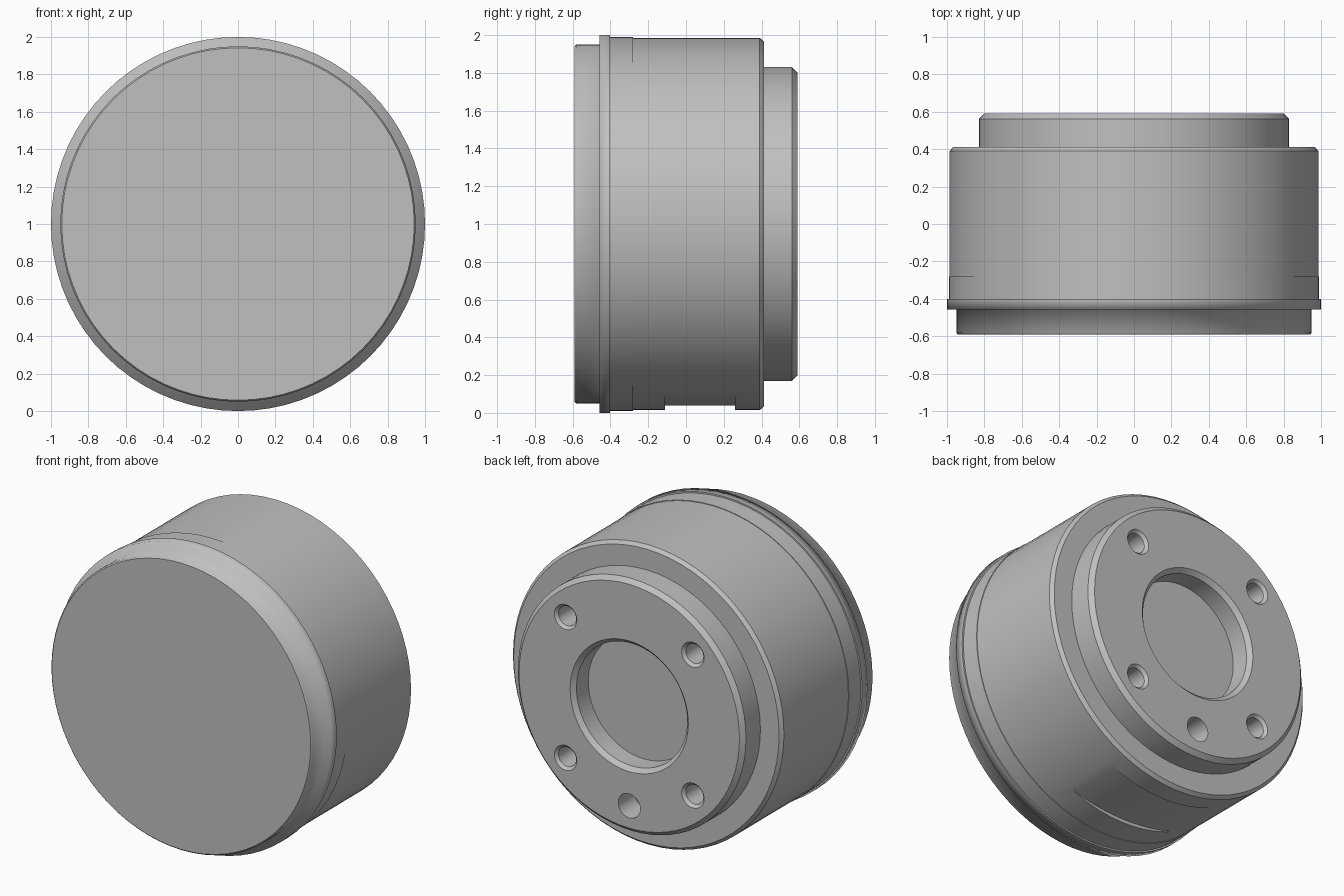
import bpy, bmesh, math

if "Cube" in bpy.data.objects:
    bpy.data.objects.remove(bpy.data.objects["Cube"], do_unlink=True)

SEGMENTS = 72

grey = bpy.data.materials.new("plain grey")
grey.use_nodes = True
colour = (0.527, 0.527, 0.527, 1)
grey.diffuse_color = colour
grey.node_tree.nodes["Principled BSDF"].inputs["Base Color"].default_value = colour


def finish(name, bm):
    bmesh.ops.recalc_face_normals(bm, faces=bm.faces)
    mesh = bpy.data.meshes.new(name)
    bm.to_mesh(mesh)
    bm.free()
    mesh.materials.append(grey)
    obj = bpy.data.objects.new(name, mesh)
    bpy.context.collection.objects.link(obj)
    return obj


def lathe(name, profile, x=0, z=1, segments=SEGMENTS):
    """Turn (radius, y) points about an axis along y and close both ends."""
    bm = bmesh.new()
    rings = []
    for radius, y in profile:
        angles = [math.tau * i / segments for i in range(segments)]
        rings.append([bm.verts.new((x + radius * math.sin(a), y, z + radius * math.cos(a)))
                      for a in angles])
    for a, b in zip(rings, rings[1:]):
        for i in range(segments):
            j = (i + 1) % segments
            bm.faces.new((a[i], a[j], b[j], b[i]))
    bm.faces.new(rings[0])
    bm.faces.new(rings[-1])
    return finish(name, bm)


def cut(target, cutter):
    """Subtract the cutter from the target and remove the cutter."""
    mod = target.modifiers.new("cut", 'BOOLEAN')
    mod.operation = 'DIFFERENCE'
    mod.solver = 'EXACT'
    mod.object = cutter
    graph = bpy.context.evaluated_depsgraph_get()
    mesh = bpy.data.meshes.new_from_object(target.evaluated_get(graph))
    target.modifiers.clear()
    target.data = mesh
    bpy.data.objects.remove(cutter, do_unlink=True)


# Front cap with its flange: softly shaded rim, flat end faces
cap = lathe("front_cap", [(0.942, -0.59), (0.95, -0.582), (0.95, -0.458),
                          (1.0, -0.458), (1.0, -0.402)])
for face in cap.data.polygons:
    face.use_smooth = len(face.vertices) == 4

# Housing with stepped, chamfered back and a central bore
BACK = 0.59
housing = lathe("housing", [
    (0.99, -0.405), (0.99, -0.28), (0.986, -0.28),
    (0.986, 0.39), (0.966, 0.412), (0.83, 0.412),
    (0.83, 0.562), (0.802, BACK),
    (0.43, BACK), (0.403, 0.563), (0.403, 0.44)])

# Four chamfered screw holes and one plain hole at the bottom
BOLT = 0.655
for k in range(4):
    a = math.radians(45 + 90 * k)
    cut(housing, lathe("hole_cutter",
                       [(0.064, 0.42), (0.064, 0.572), (0.082, BACK), (0.082, 0.62)],
                       BOLT * math.sin(a), 1 + BOLT * math.cos(a), 24))
cut(housing, lathe("hole_cutter", [(0.08, 0.42), (0.08, 0.62)], 0, 1 - BOLT, 24))

# Shallow lens-shaped recess under the housing
bm = bmesh.new()
R, FLOOR, HALF = 1.36, 0.038, 0.46
outline = [(HALF * t / 10, FLOOR + R - math.sqrt(R * R - (HALF * t / 10) ** 2))
           for t in range(-10, 11)] + [(HALF, -0.1), (-HALF, -0.1)]
base = bm.faces.new([bm.verts.new((x, -0.11, z)) for x, z in outline])
extruded = bmesh.ops.extrude_face_region(bm, geom=[base])["geom"]
bmesh.ops.translate(bm, vec=(0, 0.37, 0),
                    verts=[v for v in extruded if isinstance(v, bmesh.types.BMVert)])
cut(housing, finish("recess_cutter", bm))

# Smooth the turned surfaces and keep the machined edges sharp
bpy.ops.object.select_all(action='DESELECT')
housing.select_set(True)
bpy.context.view_layer.objects.active = housing
bpy.ops.object.shade_smooth_by_angle(angle=math.radians(25))
